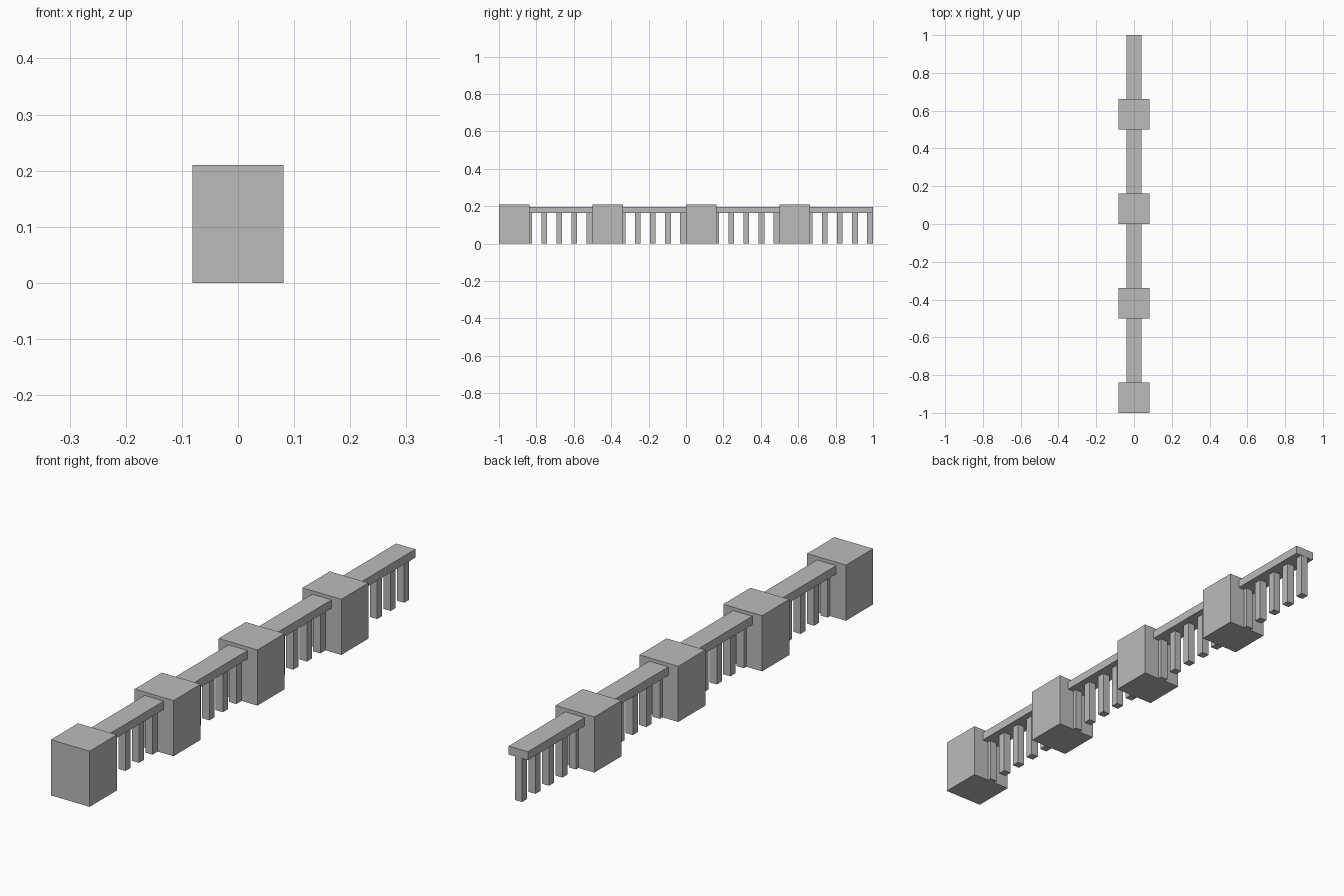
import bpy
import bmesh
from mathutils import Matrix, Vector

cube = bpy.data.objects.get("Cube")
if cube:
    bpy.data.objects.remove(cube, do_unlink=True)

# Single plain stone colour
stone = bpy.data.materials.new("grey stone")
stone.use_nodes = True
grey = (0.5, 0.5, 0.5, 1)
stone.diffuse_color = grey
stone.node_tree.nodes["Principled BSDF"].inputs["Base Color"].default_value = grey


def box(name, y0, y1, z0, z1, width):
    """Flat-sided block centred on x = 0."""
    mesh = bpy.data.meshes.new(name)
    bm = bmesh.new()
    centre = Vector((0, (y0 + y1) / 2, (z0 + z1) / 2))
    size = Matrix.Diagonal((width, y1 - y0, z1 - z0, 1))
    bmesh.ops.create_cube(bm, size=1, matrix=Matrix.Translation(centre) @ size)
    bm.to_mesh(mesh)
    bm.free()
    mesh.materials.append(stone)
    obj = bpy.data.objects.new(name, mesh)
    bpy.context.collection.objects.link(obj)
    return obj


BAY = 0.5
PIER = 0.162
PIER_TOP = 0.21
RAIL_BOTTOM, RAIL_TOP = 0.165, 0.197
POST = 0.03
SPACING = 0.0805

# Four bays, each a square pier, a handrail and five balusters
for bay in range(4):
    start = -1 + bay * BAY
    box(f"pier_{bay + 1}", start, start + PIER, 0, PIER_TOP, PIER)
    box(f"handrail_{bay + 1}", start + PIER, start + BAY, RAIL_BOTTOM, RAIL_TOP, 0.08)
    for i in range(5):
        y = start + PIER + i * SPACING
        box(f"baluster_{bay + 1}_{i + 1}", y - POST / 2, y + POST / 2, 0, RAIL_BOTTOM, POST)
